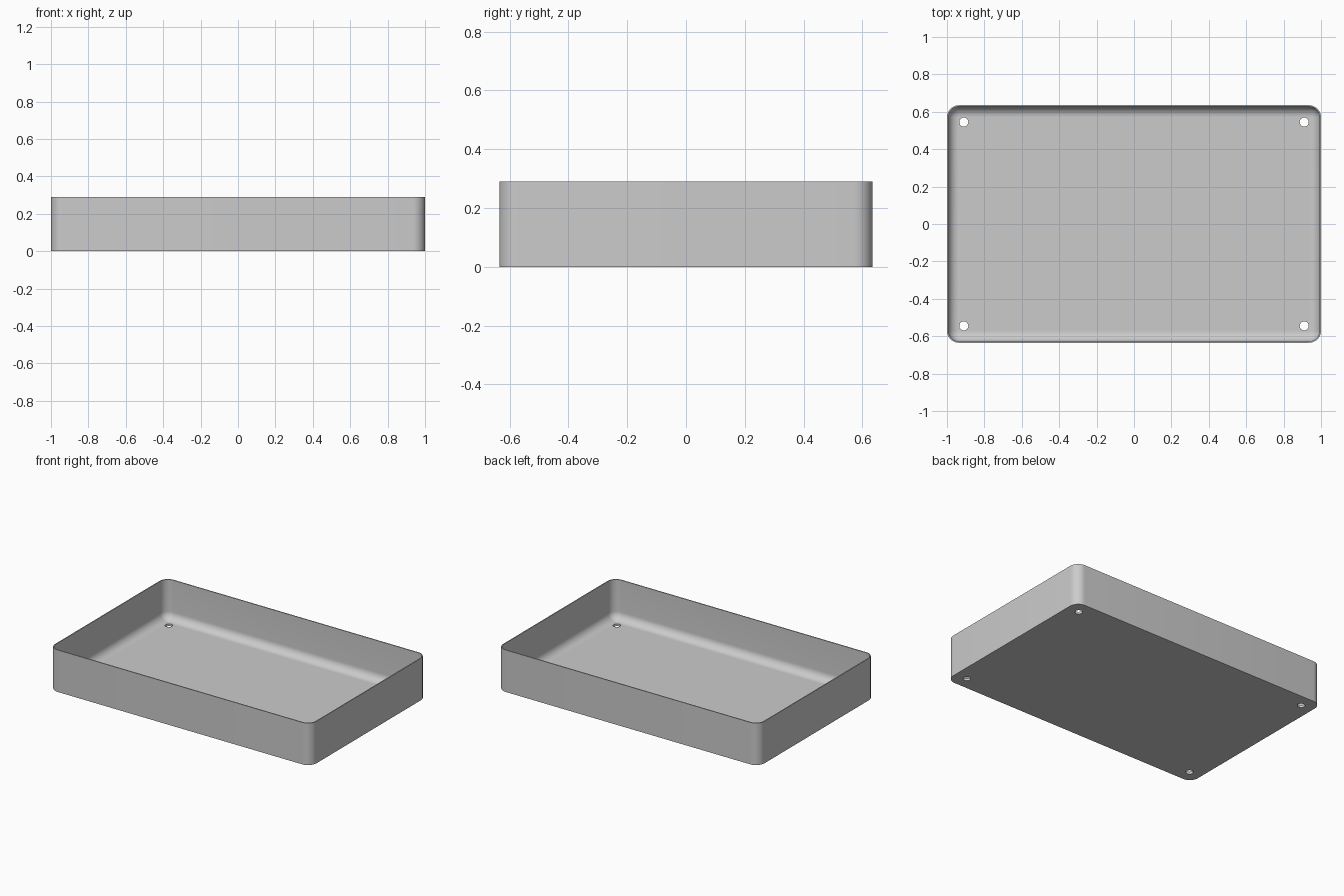
import bpy, bmesh, math

if "Cube" in bpy.data.objects:
    bpy.data.objects.remove(bpy.data.objects["Cube"], do_unlink=True)

HALF_X, HALF_Y, HEIGHT = 1.0, 0.635, 0.29
CORNER, WALL, FLOOR, FILLET = 0.065, 0.007, 0.016, 0.055
HOLE_X, HOLE_Y, HOLE_R = 0.91, 0.545, 0.024
STEPS = 10

grey = bpy.data.materials.new("light grey")
grey.use_nodes = True
colour = (0.6, 0.6, 0.6, 1)
grey.diffuse_color = colour
grey.node_tree.nodes["Principled BSDF"].inputs["Base Color"].default_value = colour


def ring(bm, inset, z):
    """Rounded rectangle of vertices, moved inwards by inset."""
    r = CORNER - inset
    verts = []
    for i, (sx, sy) in enumerate([(1, 1), (-1, 1), (-1, -1), (1, -1)]):
        for k in range(STEPS + 1):
            a = math.pi / 2 * (i + k / STEPS)
            verts.append(bm.verts.new((sx * (HALF_X - CORNER) + r * math.cos(a),
                                       sy * (HALF_Y - CORNER) + r * math.sin(a), z)))
    return verts


# Section from outer base, over the rim, down the inner wall and round the fillet
section = [(0, 0), (0, HEIGHT), (WALL, HEIGHT)]
for k in range(STEPS + 1):
    a = math.pi / 2 * k / STEPS
    section.append((WALL + FILLET * (1 - math.cos(a)),
                    FLOOR + FILLET * (1 - math.sin(a))))

# Tray shell
bm = bmesh.new()
rings = [ring(bm, inset, z) for inset, z in section]
for low, high in zip(rings, rings[1:]):
    for i in range(len(low)):
        j = (i + 1) % len(low)
        bm.faces.new((low[i], low[j], high[j], high[i]))
bm.faces.new(rings[0][::-1])
bm.faces.new(rings[-1])
bmesh.ops.recalc_face_normals(bm, faces=bm.faces)
mesh = bpy.data.meshes.new("tray")
bm.to_mesh(mesh)
bm.free()
mesh.materials.append(grey)
tray = bpy.data.objects.new("tray", mesh)
bpy.context.collection.objects.link(tray)

# Four screw holes through the floor
bm = bmesh.new()
for sx in (-1, 1):
    for sy in (-1, 1):
        made = bmesh.ops.create_cone(bm, cap_ends=True, segments=32, radius1=HOLE_R,
                                     radius2=HOLE_R, depth=0.2)
        bmesh.ops.translate(bm, verts=made["verts"], vec=(sx * HOLE_X, sy * HOLE_Y, 0))
mesh = bpy.data.meshes.new("hole_cutter")
bm.to_mesh(mesh)
bm.free()
mesh.materials.append(grey)
cutter = bpy.data.objects.new("hole_cutter", mesh)
bpy.context.collection.objects.link(cutter)
cutter.hide_render = True

cut = tray.modifiers.new("screw_holes", 'BOOLEAN')
cut.operation = 'DIFFERENCE'
cut.solver = 'EXACT'
cut.object = cutter
bpy.ops.object.select_all(action='DESELECT')
tray.select_set(True)
bpy.context.view_layer.objects.active = tray
bpy.ops.object.modifier_apply(modifier=cut.name)
bpy.data.objects.remove(cutter, do_unlink=True)

# Smooth corners and fillet, sharp rim and base
bpy.ops.object.shade_smooth_by_angle(angle=math.radians(30))
